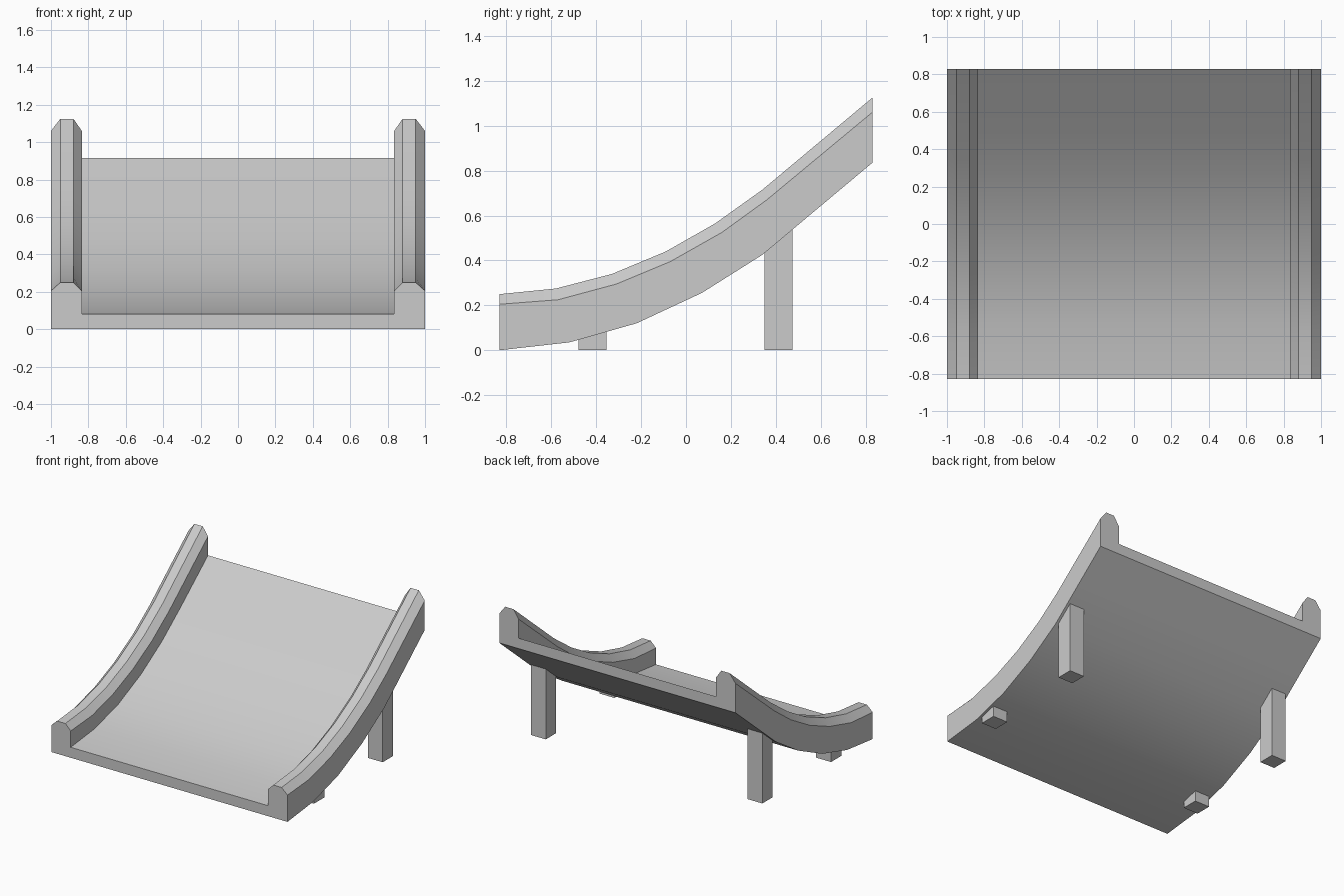
import bpy, bmesh

if "Cube" in bpy.data.objects:
    bpy.data.objects.remove(bpy.data.objects["Cube"])

# Side curves (y, z) of the bent slab, from underside to rail crest
CURVES = {
    "under": [(-.83, 0), (-.52, .035), (-.22, .12), (.07, .255), (.34, .425), (.585, .63), (.83, .835)],
    "deck": [(-.83, .08), (-.54, .112), (-.255, .19), (.02, .314), (.273, .47), (.5, .645), (.83, .915)],
    "shoulder": [(-.83, .205), (-.57, .225), (-.31, .295), (-.07, .395), (.16, .525), (.36, .67), (.83, 1.06)],
    "crest": [(-.83, .25), (-.58, .275), (-.33, .34), (-.09, .44), (.13, .565), (.34, .715), (.83, 1.125)],
}

# Half cross-section: x position and the curve it follows
HALF = [(1, "under"), (1, "shoulder"), (.95, "crest"),
        (.88, "crest"), (.835, "shoulder"), (.835, "deck")]
SECTION = HALF + [(-x, name) for x, name in reversed(HALF)]


def make_object(name, bm):
    bmesh.ops.recalc_face_normals(bm, faces=bm.faces)
    mesh = bpy.data.meshes.new(name)
    bm.to_mesh(mesh)
    bm.free()
    obj = bpy.data.objects.new(name, mesh)
    bpy.context.collection.objects.link(obj)
    return obj


def make_ramp():
    bm = bmesh.new()
    rings = [[bm.verts.new((x, *CURVES[name][i])) for x, name in SECTION] for i in range(7)]
    n = len(SECTION)
    for a, b in zip(rings, rings[1:]):
        for j in range(n):
            k = (j + 1) % n
            bm.faces.new((a[j], a[k], b[k], b[j]))
    bm.faces.new(rings[0])
    bm.faces.new(rings[-1])
    return make_object("curved_ramp", bm)


def make_leg(name, x, y, height):
    bm = bmesh.new()
    bmesh.ops.create_cube(bm, size=1)
    bmesh.ops.scale(bm, vec=(.125, .125, height), verts=bm.verts)
    bmesh.ops.translate(bm, vec=(x, y, height / 2), verts=bm.verts)
    return make_object(name, bm)


# Curved deck with chamfered side rails
ramp = make_ramp()
bpy.context.view_layer.objects.active = ramp
ramp.select_set(True)
bpy.ops.object.shade_smooth_by_angle(angle=0.45)

# Square legs, tops buried in the rails
for side, x in (("left", -.917), ("right", .917)):
    make_leg("front_leg_" + side, x, -.417, .1)
    make_leg("back_leg_" + side, x, .413, .57)
